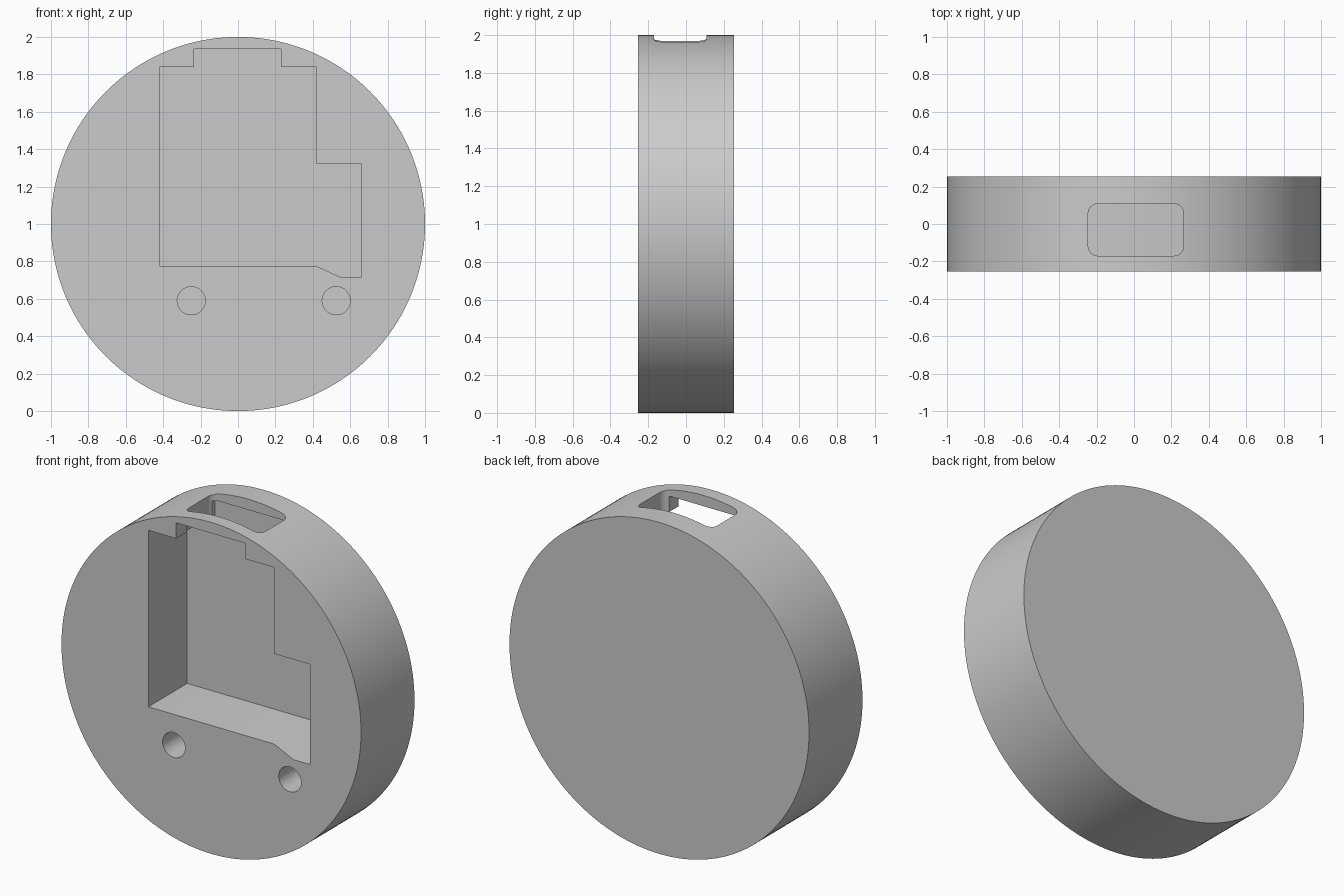
import bpy
import bmesh
from math import cos, sin, pi, radians
from mathutils import Vector

old = bpy.data.objects.get("Cube")
if old:
    bpy.data.objects.remove(old, do_unlink=True)

FRONT, BACK = -0.255, 0.255
POCKET_BACK = 0.115

grey = bpy.data.materials.new("plain grey")
grey.use_nodes = True
grey.diffuse_color = (0.6, 0.6, 0.6, 1)
grey.node_tree.nodes["Principled BSDF"].inputs["Base Color"].default_value = (0.6, 0.6, 0.6, 1)


def prism(name, outline, start, end, place):
    """Extrude a 2D outline from start to end; place(u, v, depth) gives the 3D point."""
    bm = bmesh.new()
    rings = [[bm.verts.new(place(u, v, d)) for u, v in outline] for d in (start, end)]
    bm.faces.new(rings[0])
    bm.faces.new(rings[1])
    n = len(outline)
    for i in range(n):
        j = (i + 1) % n
        bm.faces.new((rings[0][i], rings[0][j], rings[1][j], rings[1][i]))
    bmesh.ops.recalc_face_normals(bm, faces=bm.faces)
    mesh = bpy.data.meshes.new(name)
    bm.to_mesh(mesh)
    bm.free()
    mesh.materials.append(grey)
    obj = bpy.data.objects.new(name, mesh)
    bpy.context.collection.objects.link(obj)
    return obj


def circle(cx, cy, r, n):
    return [(cx + r * cos(2 * pi * i / n), cy + r * sin(2 * pi * i / n)) for i in range(n)]


def rounded_rect(x0, x1, y0, y1, r, steps=8):
    corners = [(x1 - r, y1 - r), (x0 + r, y1 - r), (x0 + r, y0 + r), (x1 - r, y0 + r)]
    return [(cx + r * cos(pi / 2 * (q + s / steps)), cy + r * sin(pi / 2 * (q + s / steps)))
            for q, (cx, cy) in enumerate(corners) for s in range(steps + 1)]


def along_y(u, v, d):
    return Vector((u, d, v))


def along_z(u, v, d):
    return Vector((u, v, d))


# Round case body
case = prism("round_case", circle(0, 1, 1, 160), FRONT, BACK, along_y)

# Stepped pocket open to the front
pocket = [(-0.42, 0.775), (0.42, 0.775), (0.55, 0.715), (0.66, 0.715), (0.66, 1.32),
          (0.42, 1.32), (0.42, 1.84), (0.23, 1.84), (0.23, 1.935), (-0.235, 1.935),
          (-0.235, 1.84), (-0.42, 1.84)]
cutters = [prism("pocket_cutter", pocket, FRONT - 0.1, POCKET_BACK, along_y)]

# Rounded slot from the rim down into the pocket
slot = rounded_rect(-0.245, 0.265, -0.17, 0.108, 0.05)
cutters.append(prism("slot_cutter", slot, 1.7, 2.1, along_z))

# Two blind round holes
for x in (-0.25, 0.525):
    cutters.append(prism("hole_cutter", circle(x, 0.59, 0.075, 48),
                         FRONT - 0.1, POCKET_BACK, along_y))

# Cut everything out, then drop the cutters
bpy.ops.object.select_all(action='DESELECT')
case.select_set(True)
bpy.context.view_layer.objects.active = case
for cutter in cutters:
    cutter.hide_render = True
    mod = case.modifiers.new("cut", 'BOOLEAN')
    mod.operation = 'DIFFERENCE'
    mod.solver = 'EXACT'
    mod.object = cutter
    bpy.ops.object.modifier_apply(modifier=mod.name)
    bpy.data.objects.remove(cutter, do_unlink=True)

# Smooth curved walls, crisp edges
bpy.ops.object.shade_smooth_by_angle(angle=radians(25))
